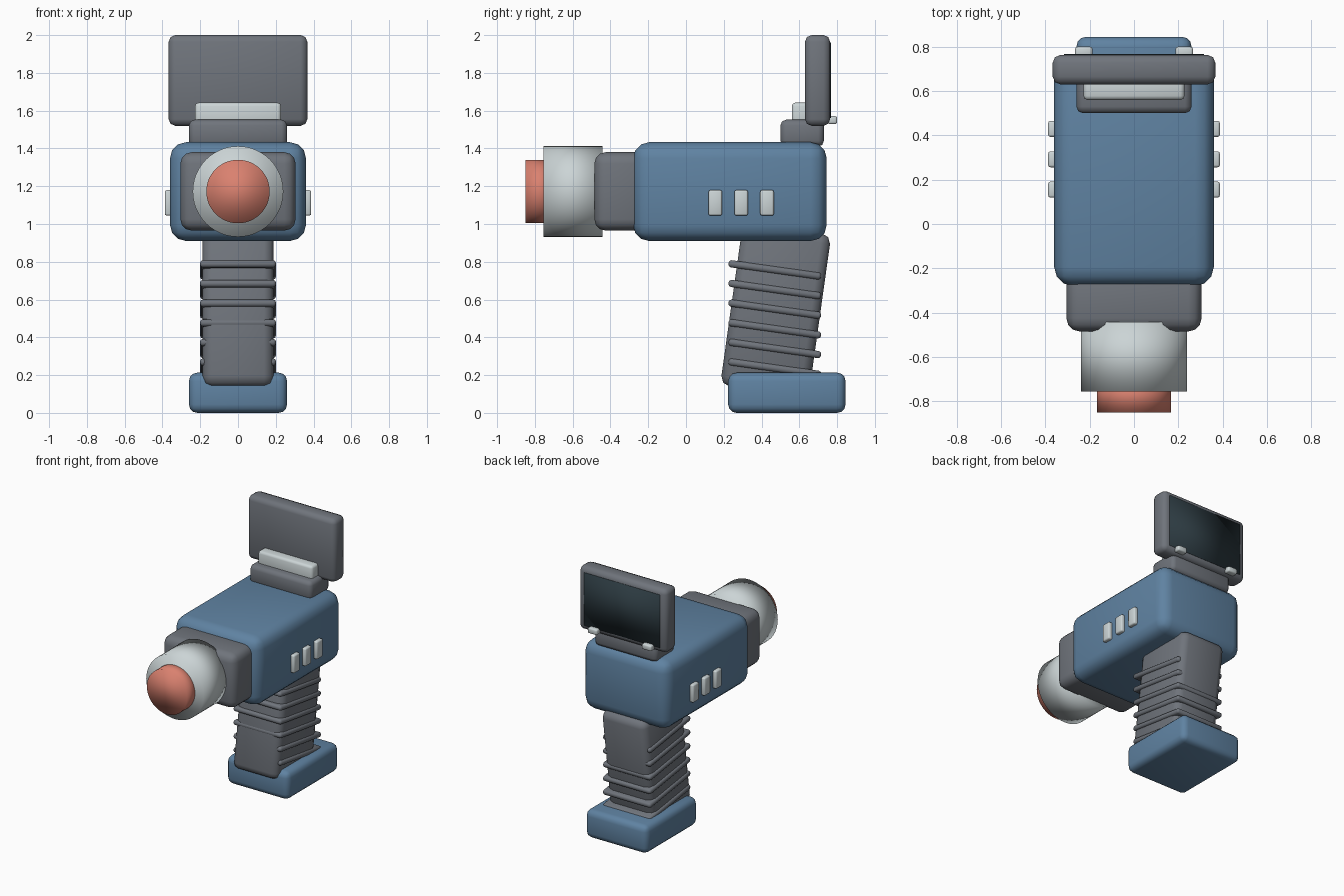
import bpy
import bmesh
from math import radians
from mathutils import Matrix, Vector

default = bpy.data.objects.get("Cube")
if default:
    bpy.data.objects.remove(default, do_unlink=True)


def make_material(name, rgb):
    mat = bpy.data.materials.new(name)
    mat.use_nodes = True
    colour = (*rgb, 1.0)
    mat.diffuse_color = colour
    mat.node_tree.nodes["Principled BSDF"].inputs["Base Color"].default_value = colour
    return mat


BLUE = make_material("steel blue", (0.115, 0.225, 0.36))
GREY = make_material("dark grey", (0.16, 0.175, 0.20))
LIGHT = make_material("pale grey", (0.60, 0.66, 0.67))
CORAL = make_material("coral", (0.70, 0.22, 0.16))
SCREEN = make_material("screen glass", (0.025, 0.042, 0.052))


def add_object(name, bm, mat, matrix):
    mesh = bpy.data.meshes.new(name)
    bm.to_mesh(mesh)
    bm.free()
    mesh.materials.append(mat)
    for poly in mesh.polygons:
        poly.use_smooth = True
    obj = bpy.data.objects.new(name, mesh)
    obj.matrix_world = matrix
    bpy.context.collection.objects.link(obj)
    return obj


def rounded_box(name, centre, size, bevel, mat, segments=3, tilt=0.0):
    """Box with rounded edges, optionally leaning back about x."""
    bm = bmesh.new()
    bmesh.ops.create_cube(bm, size=1.0, matrix=Matrix.Diagonal((*size, 1.0)))
    if bevel:
        bmesh.ops.bevel(bm, geom=bm.edges[:], offset=bevel, segments=segments,
                        profile=0.5, affect='EDGES')
    matrix = Matrix.Translation(Vector(centre)) @ Matrix.Rotation(radians(tilt), 4, 'X')
    return add_object(name, bm, mat, matrix)


def box_span(name, xs, ys, zs, bevel, mat, segments=3):
    """Rounded box given by its extents."""
    spans = (xs, ys, zs)
    centre = [(a + b) / 2 for a, b in spans]
    size = [b - a for a, b in spans]
    return rounded_box(name, centre, size, bevel, mat, segments)


def barrel(name, radius, y0, y1, z, mat):
    """Cylinder lying along y."""
    bm = bmesh.new()
    bmesh.ops.create_cone(bm, cap_ends=True, segments=48, radius1=radius,
                          radius2=radius, depth=y1 - y0)
    matrix = (Matrix.Translation((0, (y0 + y1) / 2, z))
              @ Matrix.Rotation(radians(90), 4, 'X'))
    return add_object(name, bm, mat, matrix)


# Main housing and nose
box_span("housing", (-0.36, 0.36), (-0.28, 0.745), (0.91, 1.433), 0.085, BLUE)
box_span("nose_block", (-0.305, 0.305), (-0.485, -0.2), (0.965, 1.38), 0.06, GREY)
barrel("barrel", 0.24, -0.755, -0.443, 1.172, LIGHT)
barrel("front_lens", 0.168, -0.85, -0.7, 1.172, CORAL)

# Side buttons
for side, label in ((1, "left"), (-1, "right")):
    for i in range(3):
        rounded_box(f"{label}_button_{i + 1}", (side * 0.365, 0.155 + i * 0.137, 1.112),
                    (0.045, 0.072, 0.135), 0.01, LIGHT, 2)

# Leaning grip with ribs
LEAN = -8
rounded_box("grip", (0, 0.475, 0.545), (0.376, 0.472, 0.87), 0.05, GREY, 2, LEAN)
for i in range(6):
    rounded_box(f"grip_rib_{i + 1}", (0, 0.47, 0.757 - i * 0.104),
                (0.402, 0.495, 0.038), 0.015, GREY, 2, LEAN)

# Foot
box_span("battery_foot", (-0.26, 0.26), (0.223, 0.845), (0, 0.213), 0.045, BLUE)

# Display mount, hinge bar and display
box_span("display_mount", (-0.26, 0.26), (0.5, 0.73), (1.41, 1.552), 0.03, GREY, 2)
box_span("hinge_bar", (-0.228, 0.228), (0.56, 0.67), (1.5, 1.642), 0.018, LIGHT, 2)
box_span("display_case", (-0.367, 0.367), (0.63, 0.763), (1.52, 2.0), 0.035, GREY, 2)
box_span("display_panel", (-0.317, 0.317), (0.759, 0.767), (1.56, 1.96), 0, SCREEN)
for side, label in ((1, "left"), (-1, "right")):
    rounded_box(f"{label}_hinge_peg", (side * 0.227, 0.775, 1.55),
                (0.078, 0.05, 0.042), 0.01, LIGHT, 2)
